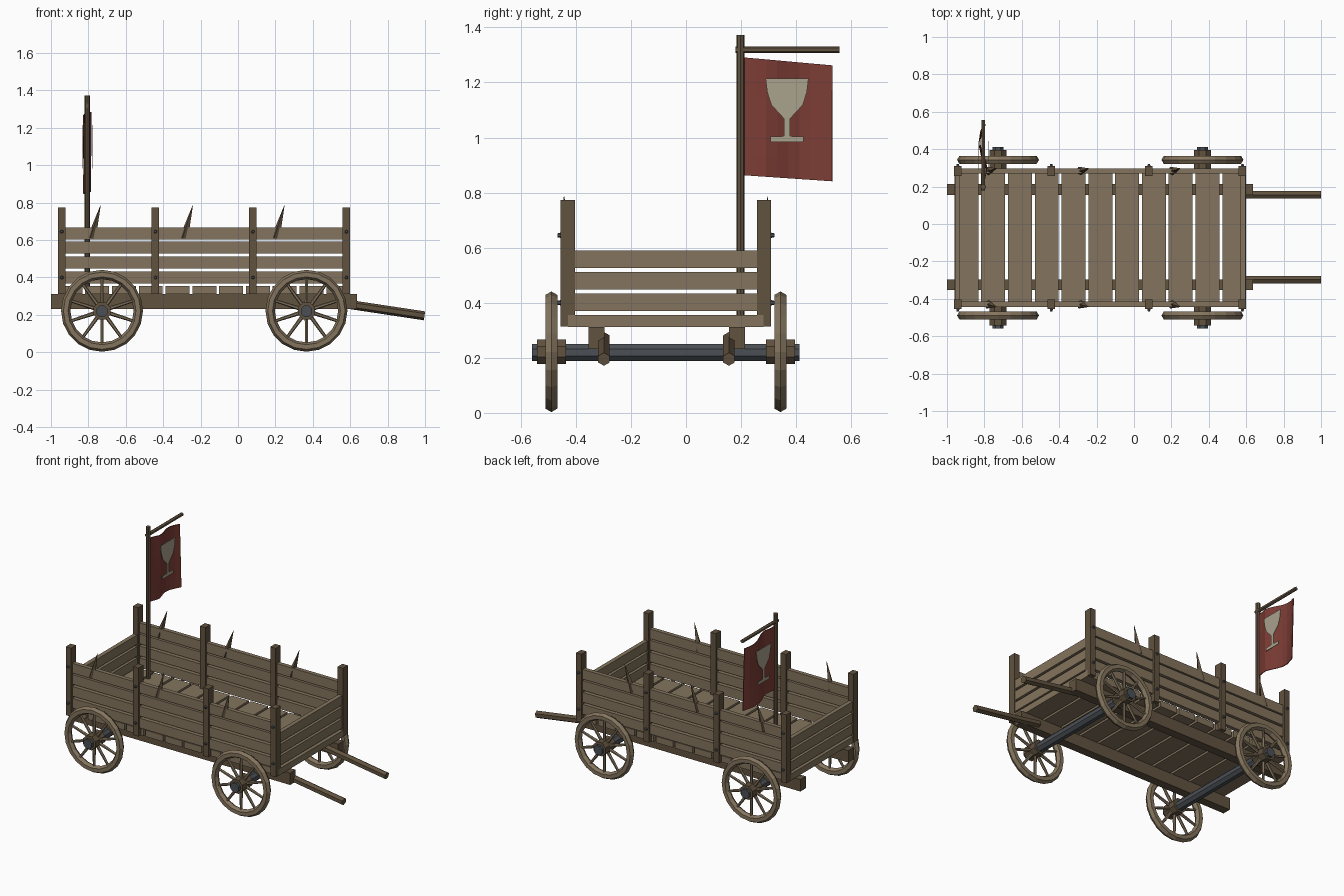
import bpy, bmesh
from math import pi, sin, cos
from mathutils import Vector, Matrix

if "Cube" in bpy.data.objects:
    bpy.data.objects.remove(bpy.data.objects["Cube"])

CY = -0.073  # centre line of the wagon in y


def material(name, rgb):
    m = bpy.data.materials.new(name)
    m.diffuse_color = (*rgb, 1)
    m.use_nodes = True
    m.node_tree.nodes["Principled BSDF"].inputs["Base Color"].default_value = m.diffuse_color
    return m


PLANK = material("plank_wood", (0.23, 0.175, 0.11))
DARK = material("dark_wood", (0.12, 0.085, 0.05))
METAL = material("iron", (0.07, 0.08, 0.09))
RED = material("red_cloth", (0.20, 0.045, 0.035))
PALE = material("pale_cloth", (0.40, 0.36, 0.27))


def finish(bm, name, mat):
    bmesh.ops.recalc_face_normals(bm, faces=bm.faces)
    me = bpy.data.meshes.new(name)
    bm.to_mesh(me)
    bm.free()
    me.materials.append(mat)
    ob = bpy.data.objects.new(name, me)
    bpy.context.collection.objects.link(ob)
    return ob


def add_box(bm, lo, hi):
    lo, hi = Vector(lo), Vector(hi)
    bmesh.ops.create_cube(bm, size=1, matrix=Matrix.Translation((lo + hi) / 2)
                          @ Matrix.Diagonal((*(hi - lo), 1)))


def add_rod(bm, a, b, r1, r2, sides, turn=0):
    a, b = Vector(a), Vector(b)
    d = b - a
    m = (Matrix.Translation((a + b) / 2) @ d.to_track_quat('Z', 'Y').to_matrix().to_4x4()
         @ Matrix.Rotation(turn, 4, 'Z'))
    bmesh.ops.create_cone(bm, cap_ends=True, segments=sides, radius1=r1, radius2=r2,
                          depth=d.length, matrix=m)


def box(name, lo, hi, mat):
    bm = bmesh.new()
    add_box(bm, lo, hi)
    return finish(bm, name, mat)


def rod(name, a, b, r, sides, mat, r2=None, turn=0):
    bm = bmesh.new()
    add_rod(bm, a, b, r, r if r2 is None else r2, sides, turn)
    return finish(bm, name, mat)


# Floor planks laid across the wagon
for i in range(11):
    x = -0.96 + i * 0.1432
    box("floor_plank", (x, CY - 0.355, 0.312), (x + 0.128, CY + 0.355, 0.355), PLANK)

# Long chassis beams and pulling shafts
for y, sy in ((0.185, 0.156), (-0.325, -0.298)):
    box("chassis_beam", (-1.0, y - 0.029, 0.232), (0.636, y + 0.029, 0.312), DARK)
    rod("pulling_shaft", (0.50, sy, 0.270), (0.997, sy, 0.195), 0.024, 6, DARK, turn=pi / 6 * 0)

# Sides: posts with bolts, planks and spikes
for s in (-1, 1):
    y = CY + s * 0.356
    for x in (-0.942, -0.442, 0.08, 0.58):
        box("side_post", (x - 0.02, y - 0.026, 0.313), (x + 0.02, y + 0.026, 0.773), DARK)
        for z in (0.40, 0.645):
            rod("post_bolt", (x, y + s * 0.02, z), (x, y + s * 0.038, z), 0.011, 6, METAL, 0.007)
    for z in (0.367, 0.447, 0.527, 0.602):
        box("side_plank", (-0.945, y - 0.014, z), (0.585, y + 0.014, z + 0.065), PLANK)
    for x in (-0.735, -0.242, 0.248):
        rod("side_spike", (x - 0.048, y, 0.61), (x, y + s * 0.014, 0.785), 0.024, 4, DARK, 0.001)

# End boards at both ends
for x in (-0.943, 0.581):
    for z in (0.370, 0.448, 0.526):
        box("end_plank", (x - 0.014, CY - 0.34, z), (x + 0.014, CY + 0.34, z + 0.063), PLANK)

# Axles and spoked wheels
WZ = 0.222
for wx in (-0.727, 0.366):
    rod("axle", (wx, CY - 0.486, WZ - 0.003), (wx, CY + 0.486, WZ - 0.003), 0.033, 8, METAL, turn=pi / 8)
    for s in (-1, 1):
        wy = CY + s * 0.416
        bpy.ops.mesh.primitive_torus_add(location=(wx, wy, WZ), rotation=(pi / 2, 0, 0),
                                         major_segments=20, minor_segments=6,
                                         major_radius=0.194, minor_radius=0.025)
        rim = bpy.context.object
        rim.name = "wheel_rim"
        rim.data.materials.append(PLANK)
        bm = bmesh.new()
        for k in range(10):
            a = 2 * pi * k / 10 + pi / 10
            d = Vector((cos(a), 0, sin(a)))
            c = Vector((wx, wy, WZ))
            add_rod(bm, c + d * 0.03, c + d * 0.182, 0.011, 0.008, 6)
        finish(bm, "wheel_spokes", PLANK)
        rod("wheel_hub", (wx, wy - 0.053, WZ), (wx, wy + 0.053, WZ), 0.049, 8, DARK, turn=pi / 8)

# Banner pole and crossbar
FX = -0.806
rod("banner_pole", (FX, 0.198, 0.34), (FX, 0.198, 1.372), 0.015, 8, DARK)
rod("banner_crossbar", (FX, 0.18, 1.319), (FX, 0.557, 1.319), 0.012, 6, DARK)

# Waving cloth
bm = bmesh.new()
cols, rows = 8, 6
grid = []
for i in range(cols + 1):
    u = i / cols
    top, bottom = 1.291 - 0.029 * u, 0.863 - 0.022 * u
    grid.append([bm.verts.new((FX + 0.02 * sin(2 * pi * u + 0.6 * j / rows) * min(1, u * 4),
                               0.21 + 0.322 * u, top + (bottom - top) * j / rows))
                 for j in range(rows + 1)])
for i in range(cols):
    for j in range(rows):
        bm.faces.new((grid[i][j], grid[i + 1][j], grid[i + 1][j + 1], grid[i][j + 1]))
cloth = finish(bm, "banner_cloth", RED)
mod = cloth.modifiers.new("thickness", 'SOLIDIFY')
mod.thickness = 0.005
mod.offset = 0

# Goblet emblem on both faces of the cloth: half profile (half width, z), mirrored
half = [(0.078, 1.215), (0.072, 1.165), (0.057, 1.118), (0.026, 1.085), (0.011, 1.068),
        (0.011, 1.005), (0.060, 1.003), (0.060, 0.983)]
outline = half + [(-w, z) for w, z in reversed(half)]
for s in (-1, 1):
    bm = bmesh.new()
    f = bm.faces.new([bm.verts.new((FX + s * 0.026, 0.367 + w, z)) for w, z in outline])
    ext = bmesh.ops.extrude_face_region(bm, geom=[f])
    bmesh.ops.translate(bm, vec=(s * 0.003, 0, 0),
                        verts=[v for v in ext["geom"] if isinstance(v, bmesh.types.BMVert)])
    finish(bm, "goblet_emblem", PALE)
